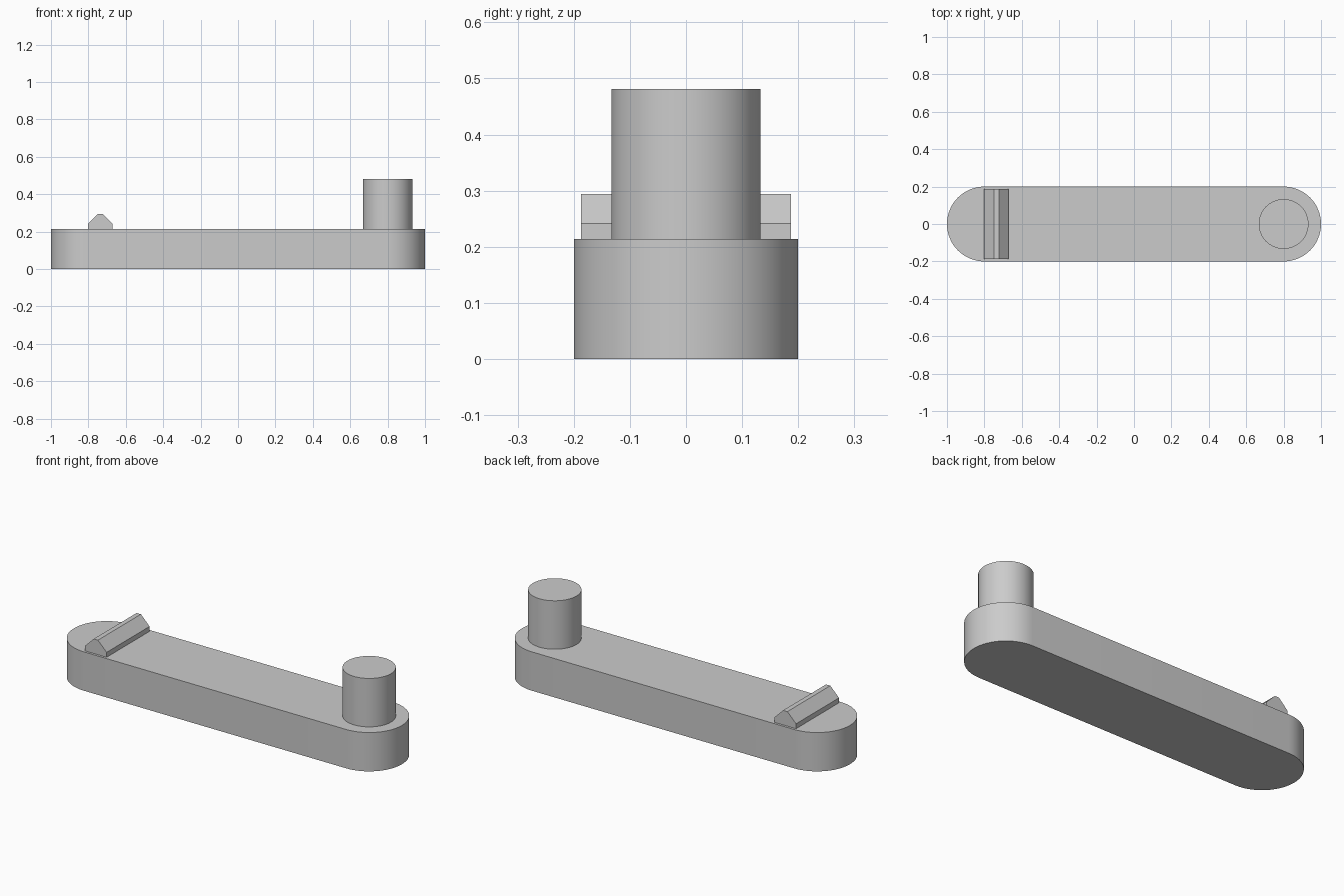
import bpy, bmesh, math

cube = bpy.data.objects.get("Cube")
if cube:
    bpy.data.objects.remove(cube, do_unlink=True)

GREY = (0.6, 0.6, 0.6, 1)
grey = bpy.data.materials.new("plain_grey")
grey.use_nodes = True
grey.diffuse_color = GREY
grey.node_tree.nodes["Principled BSDF"].inputs["Base Color"].default_value = GREY

BAR_TOP = 0.214
END_X = 0.8


def arc(cx, radius, start, sweep, steps):
    """Points along an arc centred at (cx, 0), counter-clockwise."""
    angles = [start + sweep * i / steps for i in range(steps + 1)]
    return [(cx + radius * math.cos(a), radius * math.sin(a)) for a in angles]


def extrude_profile(name, points, direction):
    """Extrude a closed outline of 3D points into a solid part."""
    bm = bmesh.new()
    face = bm.faces.new([bm.verts.new(p) for p in points])
    result = bmesh.ops.extrude_face_region(bm, geom=[face], use_keep_orig=True)
    verts = [g for g in result["geom"] if isinstance(g, bmesh.types.BMVert)]
    bmesh.ops.translate(bm, verts=verts, vec=direction)
    bmesh.ops.recalc_face_normals(bm, faces=bm.faces)
    mesh = bpy.data.meshes.new(name)
    bm.to_mesh(mesh)
    bm.free()
    mesh.materials.append(grey)
    obj = bpy.data.objects.new(name, mesh)
    bpy.context.collection.objects.link(obj)
    bpy.ops.object.select_all(action='DESELECT')
    bpy.context.view_layer.objects.active = obj
    obj.select_set(True)
    bpy.ops.object.shade_smooth_by_angle(angle=math.radians(30))
    return obj


# Flat bar with rounded ends
half = math.pi / 2
outline = arc(END_X, 0.2, -half, math.pi, 32) + arc(-END_X, 0.2, half, math.pi, 32)
extrude_profile("arm_bar", [(x, y, 0) for x, y in outline], (0, 0, BAR_TOP))

# Round peg at the left end
circle = arc(END_X, 0.133, 0, 2 * math.pi, 64)[:-1]
extrude_profile("peg", [(x, y, BAR_TOP) for x, y in circle], (0, 0, 0.481 - BAR_TOP))

# Chamfered ridge across the right end
RIDGE_X, RIDGE_Y = -0.736, 0.187
right_side = [(0.066, BAR_TOP), (0.066, 0.241), (0.013, 0.294)]
section = right_side + [(-x, z) for x, z in reversed(right_side)]
extrude_profile("cross_ridge", [(RIDGE_X + x, -RIDGE_Y, z) for x, z in section],
                (0, 2 * RIDGE_Y, 0))
